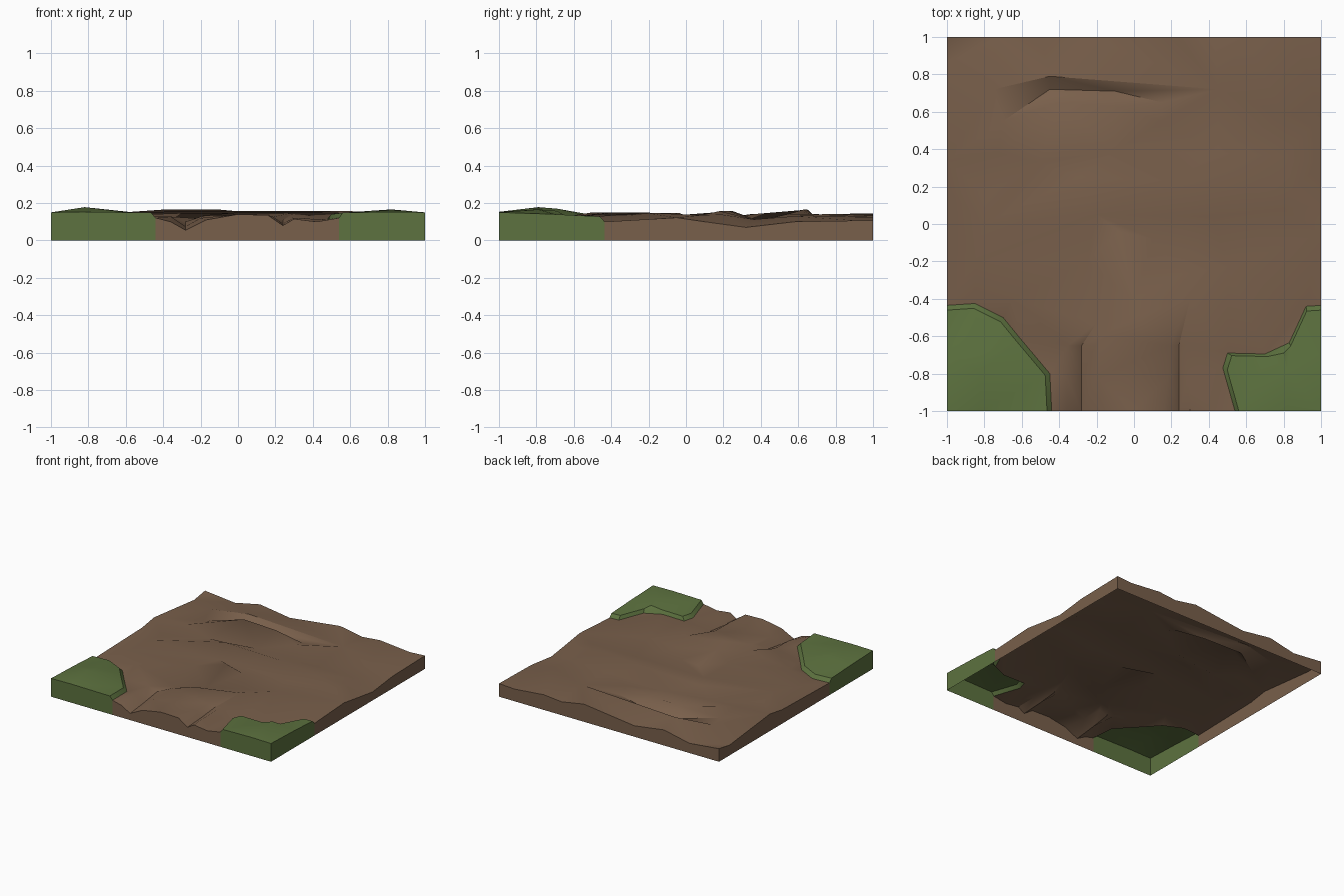
import bpy, math
from mathutils import Vector
from mathutils.geometry import delaunay_2d_cdt

if "Cube" in bpy.data.objects:
    bpy.data.objects.remove(bpy.data.objects["Cube"])


def material(name, col):
    m = bpy.data.materials.new(name)
    m.diffuse_color = (*col, 1)
    m.use_nodes = True
    m.node_tree.nodes["Principled BSDF"].inputs["Base Color"].default_value = m.diffuse_color
    return m


def on_side(a, b):
    return any(abs(abs(a[i]) - 1) < 1e-4 and abs(a[i] - b[i]) < 1e-4 for i in (0, 1))


def terrain(name, outline, lines, mat):
    """Triangulate an outline with crest/valley lines, then drop walls at the tile border."""
    pts, edges = list(outline), []
    for line in lines:
        start = len(pts)
        pts += line
        edges += [(i, i + 1) for i in range(start, len(pts) - 1)]
    n = len(outline)
    flat, _, tris, orig, _, _ = delaunay_2d_cdt(
        [Vector(p[:2]) for p in pts], edges, [list(range(n))], 1, 1e-5)
    verts = []
    for p, o in zip(flat, orig):
        src = pts[o[0]] if o else min(pts, key=lambda q: (Vector(q[:2]) - p).length)
        verts.append((p.x, p.y, src[2]))
    faces = [tuple(t) for t in tris]
    for i in range(n):
        a, b = outline[i], outline[(i + 1) % n]
        if on_side(a, b):
            k = len(verts)
            verts += [(a[0], a[1], 0), (b[0], b[1], 0), b, a]
            faces.append((k, k + 1, k + 2, k + 3))
    me = bpy.data.meshes.new(name)
    me.from_pydata(verts, [], faces)
    me.materials.append(mat)
    ob = bpy.data.objects.new(name, me)
    bpy.context.collection.objects.link(ob)
    bpy.ops.object.select_all(action='DESELECT')
    bpy.context.view_layer.objects.active = ob
    ob.select_set(True)
    bpy.ops.object.shade_smooth_by_angle(angle=math.radians(35))


def fold(z, *path):
    """Crest or valley line at height z, fading towards the mean level at its ends."""
    last = len(path) - 1
    return [(x, y, z if 0 < i < last else (z + .12) / 2) for i, (x, y) in enumerate(path)]


def gully(x, width, floor):
    """Short channel running in from the front edge: two banks and a bed."""
    return [[(x + dx, -.82, z), (x + dx * .9, -.65, (z + .125) / 2)]
            for dx, z in ((-width, .128), (0, floor), (width, .12))]


def border(path):
    """Foot of a lawn: rises gently towards the front."""
    return [(x, y, .1 - .036 * (y + .435)) for x, y in path]


soil = material("soil", (0.19, 0.115, 0.07))
grass = material("grass", (0.11, 0.17, 0.05))

# lawn borders, from the front edge round to the side edge
left = border([(-.44, -1), (-.45, -.8), (-.61, -.61), (-.7, -.5), (-.85, -.425), (-1, -.435)])
right = border([(.54, -1), (.475, -.77), (.5, -.69), (.7, -.695), (.83, -.635), (.92, -.44), (1, -.435)])

# soil profiles along the four edges
front = [(x, -1, z) for x, z in ((-.36, .1), (-.28, .055), (-.17, .11), (0, .14),
                                 (.16, .135), (.24, .08), (.3, .115), (.42, .1))]
side = [(1, y, z) for y, z in ((-.05, .122), (.1, .1), (.32, .07), (.58, .1))]
back = [(x, 1, z) for x, z in ((1, .108), (.86, .1), (.59, .125), (.43, .11), (.23, .145),
                               (-.23, .09), (-.5, .128), (-.73, .08), (-1, .107))]
west = [(-1, y, z) for y, z in ((.86, .085), (.34, .14), (.18, .115))]

# alternating crests and valleys from back to front
folds = [
    fold(.14, (-.75, .72), (-.45, .79), (.45, .72), (.8, .58)),
    fold(.1, (-.7, .55), (-.45, .72), (-.1, .71), (.15, .65)),
    fold(.165, (-.72, .38), (-.4, .65), (-.1, .63), (.15, .55)),
    fold(.105, (-.8, .15), (-.5, .33), (-.1, .39), (.45, .38), (.8, .36)),
    fold(.157, (-.8, 0), (-.3, .25), (.2, .23), (.6, .18), (.85, .19)),
    fold(.115, (-.85, -.2), (-.2, .05), (.42, .04), (.25, -.27), (0, -.41), (-.2, -.53)),
    fold(.148, (-.65, -.4), (-.25, -.2), (-.08, -.04), (.1, -.08)),
    fold(.15, (-.18, -.6), (0, -.5), (.3, -.4), (.5, -.23), (.8, .08)),
]
terrain("soil_ground", left[::-1] + front + right + side + back + west,
        folds + gully(-.28, .08, .075) + gully(.24, .055, .09), soil)


def lawn(name, foot, s, peak):
    """Raised grass corner: steep lip round the foot, low mound on top (s = side sign)."""
    corner = (s, -1, .15)
    lip = []
    for p in foot:
        q = Vector(p).lerp(Vector(corner), .045)
        lip.append((q.x, q.y, p[2] + .028))
    mound = [(s * .82, -.79, peak), (s * .8, -.69, peak - .008)]
    outline = foot + [lip[-1], (s, -.7, .14), corner, (s * .82, -1, .153), lip[0]]
    terrain(name, outline, [lip, mound], grass)


lawn("left_grass", left, -1, .178)
lawn("right_grass", right, 1, .166)
